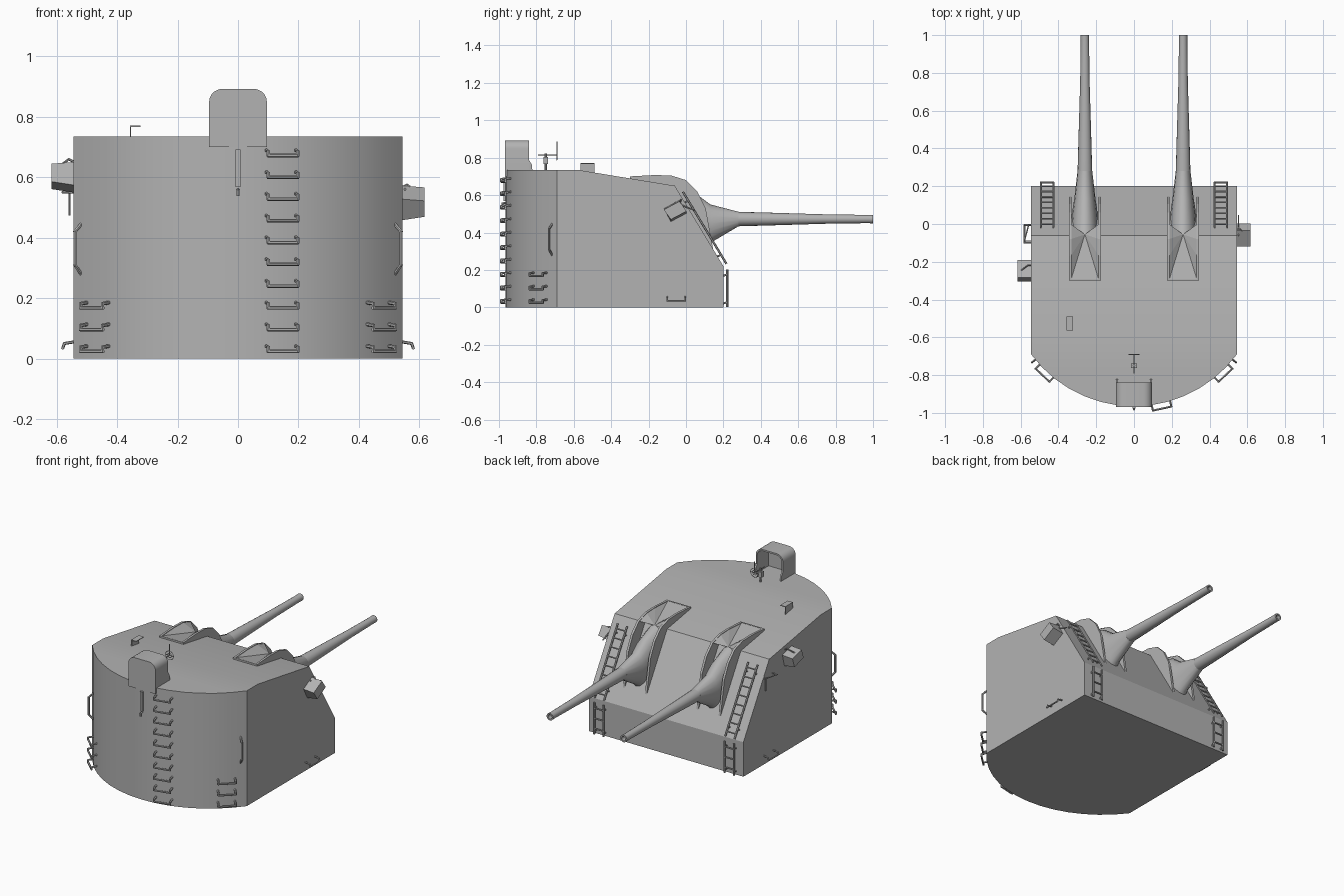
import bpy, bmesh, math
from mathutils import Vector, Matrix

if "Cube" in bpy.data.objects:
    bpy.data.objects.remove(bpy.data.objects["Cube"])

grey = bpy.data.materials.new("naval_grey")
grey.use_nodes = True
COLOUR = (0.45, 0.45, 0.45, 1)
grey.diffuse_color = COLOUR
grey.node_tree.nodes["Principled BSDF"].inputs["Base Color"].default_value = COLOUR


def finish(name, bm, smooth=0, fix=True):
    if fix:
        bmesh.ops.recalc_face_normals(bm, faces=bm.faces)
    mesh = bpy.data.meshes.new(name)
    bm.to_mesh(mesh)
    bm.free()
    ob = bpy.data.objects.new(name, mesh)
    bpy.context.collection.objects.link(ob)
    mesh.materials.append(grey)
    if smooth:
        bpy.ops.object.select_all(action='DESELECT')
        ob.select_set(True)
        bpy.context.view_layer.objects.active = ob
        bpy.ops.object.shade_smooth_by_angle(angle=math.radians(smooth))
    return ob


def prism(bm, points, offset):
    """Closed polygon extruded along an offset."""
    face = bm.faces.new([bm.verts.new(p) for p in points])
    ext = bmesh.ops.extrude_face_region(bm, geom=[face], use_keep_orig=True)
    verts = [g for g in ext["geom"] if isinstance(g, bmesh.types.BMVert)]
    bmesh.ops.translate(bm, verts=verts, vec=offset)


def box(bm, centre, size, rot=Matrix()):
    m = Matrix.Translation(centre) @ rot @ Matrix.Diagonal((*size, 1))
    return bmesh.ops.create_cube(bm, size=1, matrix=m)["verts"]


def rods(bm, points, r=0.005, sides=6):
    """Straight round bars joining the points."""
    for a, b in zip(points, points[1:]):
        a, b = Vector(a), Vector(b)
        d = b - a
        m = Matrix.Translation((a + b) / 2) @ d.to_track_quat('Z', 'Y').to_matrix().to_4x4()
        bmesh.ops.create_cone(bm, cap_ends=True, segments=sides, radius1=r, radius2=r,
                              depth=d.length + r, matrix=m)


def loft(bm, rings):
    loops = [[bm.verts.new(p) for p in ring] for ring in rings]
    n = len(loops[0])
    for a, b in zip(loops, loops[1:]):
        for i in range(n):
            bm.faces.new((a[i], a[(i + 1) % n], b[(i + 1) % n], b[i]))
    for loop in (loops[0], loops[-1]):
        bm.faces.new(loop)


# Gunhouse: plan with a round end, cut by the sloped roof and glacis
HALF, R, CY = 0.545, 0.6775, -0.2875
ROOF, SWEEP = 0.735, math.asin(HALF / R)


def wall(angle, out=0.0, z=0.0):
    return Vector(((R + out) * math.sin(angle), CY - (R + out) * math.cos(angle), z))


bm = bmesh.new()
plan = [wall(-SWEEP + 2 * SWEEP * i / 14) for i in range(15)]
prism(bm, plan + [Vector((HALF, 0.2, 0)), Vector((-HALF, 0.2, 0))], (0, 0, ROOF))
for (y1, z1), (y2, z2) in (((-0.58, ROOF), (-0.06, 0.65)), ((-0.06, 0.65), (0.2, 0.22))):
    cut = bmesh.ops.bisect_plane(bm, geom=bm.verts[:] + bm.edges[:] + bm.faces[:], dist=1e-5,
                                 plane_co=(0, y1, z1), plane_no=(0, z1 - z2, y2 - y1),
                                 clear_outer=True)
    edges = [g for g in cut["geom_cut"] if isinstance(g, bmesh.types.BMEdge)]
    bmesh.ops.holes_fill(bm, edges=[e for e in edges if e.is_boundary], sides=0)
finish("gunhouse", bm, smooth=10)

# Guns
FIN = [(-0.3, 0.7), (-0.17, 0.707), (-0.08, 0.705), (0.0, 0.68), (0.06, 0.62), (0.105, 0.53), (0.145, 0.31)]
BARREL = [(0.1, 0.04), (0.27, 0.039), (0.45, 0.034), (0.75, 0.025), (0.97, 0.022),
          (1.0, 0.023), (1.0, 0.014), (0.94, 0.014)]
TURN = [2 * math.pi * i / 16 for i in range(16)]
for side, x in (("left", 0.26), ("right", -0.26)):
    bm = bmesh.new()
    loft(bm, [[(x + r * math.cos(t), y, 0.472 + r * math.sin(t)) for t in TURN] for y, r in BARREL])
    finish(side + "_barrel", bm, smooth=35)

    # flared sleeve: top and bottom point of each ring, then half width
    bm = bmesh.new()
    rings = []
    for yt, zt, yb, zb, w in ((0.28, 0.511, 0.28, 0.433, 0.039), (0.13, 0.55, 0.14, 0.35, 0.056),
                              (0.05, 0.61, 0.12, 0.32, 0.064), (-0.06, 0.655, 0.1, 0.32, 0.07)):
        rings.append([(x + w * math.cos(t), (yt + yb) / 2 + (yt - yb) / 2 * math.sin(t),
                       (zt + zb) / 2 + (zt - zb) / 2 * math.sin(t)) for t in TURN])
    loft(bm, rings)
    finish(side + "_gun_sleeve", bm, smooth=40)

    # cheek plates beside the gun port
    bm = bmesh.new()
    for s in (-1, 1):
        outer = [(x + s * 0.085, y, z) for y, z in FIN + [(-0.06, 0.6), (-0.3, 0.66)]]
        prism(bm, outer, (-s * 0.014, 0, 0))
    finish(side + "_port_cheeks", bm)

    # sunken roof panels running down to the sleeve
    bm = bmesh.new()
    apex = bm.verts.new((x, -0.055, 0.653))
    for s in (-1, 1):
        edge = [bm.verts.new((x + s * 0.075, y, z)) for y, z in FIN[:4]]
        for a, b in zip(edge, edge[1:]):
            bm.faces.new((a, b, apex) if s < 0 else (b, a, apex))
        if s < 0:
            back = edge[0]
        else:
            bm.faces.new((back, apex, edge[0]))
    box(bm, (x, -0.296, 0.68), (0.17, 0.008, 0.04))
    finish(side + "_port_hood", bm)

# Sighting hood: arched shell, open towards the guns
bm = bmesh.new()


def arch(w, top, r, y):
    pts = [(-w, y, 0.7)]
    for cx, start in ((-w + r, 180), (w - r, 90)):
        for i in range(6):
            a = math.radians(start - 18 * i)
            pts.append((cx + r * math.cos(a), y, top - r + r * math.sin(a)))
    return [bm.verts.new(p) for p in pts + [(w, y, 0.7)]]


loops = [arch(0.096, 0.893, 0.045, -0.968), arch(0.096, 0.893, 0.045, -0.84),
         arch(0.086, 0.883, 0.036, -0.84), arch(0.086, 0.883, 0.036, -0.955)]
for a, b in zip(loops, loops[1:]):
    for i in range(len(a) - 1):
        bm.faces.new((a[i], a[i + 1], b[i + 1], b[i]))
bm.faces.new(loops[0])
bm.faces.new(loops[-1])
for s in (-1, 1):
    prism(bm, [(s * 0.096, y, z) for y, z in ((-0.841, 0.72), (-0.82, 0.72), (-0.825, 0.765), (-0.841, 0.79))],
          (-s * 0.01, 0, 0))
finish("sighting_hood", bm, smooth=30)

# Sight pedestal with ring
bm = bmesh.new()
rods(bm, [(0, -0.75, 0.73), (0, -0.75, 0.82)], 0.007, 8)
box(bm, (0, -0.75, 0.785), (0.03, 0.025, 0.035))
rods(bm, [(0, -0.79, 0.815), (0, -0.69, 0.815), (0, -0.69, 0.885)], 0.003)
rods(bm, [(-0.028, -0.69, 0.815), (0.028, -0.69, 0.815)], 0.003)
for r in (0.028, 0.014):
    rods(bm, [(r * math.cos(t), -0.69, 0.815 + r * math.sin(t)) for t in TURN + [0]], 0.002, 4)
finish("sight_pedestal", bm)

# Roof bracket of two plates
bm = bmesh.new()
box(bm, (-0.356, -0.527, 0.745), (0.004, 0.075, 0.05))
box(bm, (-0.34, -0.527, 0.769), (0.036, 0.075, 0.004))
finish("roof_bracket", bm)

# Climbing rungs and grab rails on the round wall
bm = bmesh.new()


def rung(angle, z, half=0.05, out=0.028):
    t = Vector((math.cos(angle), math.sin(angle), 0)) * half
    foot, bar = wall(angle, -0.008, z + 0.018), wall(angle, out, z)
    lip = wall(angle, out, z + 0.014)
    rods(bm, [foot - t, lip - t, bar - t, bar + t, lip + t, foot + t], 0.006)


for i in range(10):
    rung(math.asin(0.143 / R), 0.024 + 0.072 * i)
for s in (-1, 1):
    for i in range(3):
        rung(s * math.asin(0.465 / R), 0.024 + 0.072 * i)
finish("wall_rungs", bm, smooth=40)

bm = bmesh.new()
for s in (-1, 1):
    a = s * math.radians(50.5)
    rods(bm, [wall(a, o, z) for o, z in ((-0.005, 0.28), (0.022, 0.31), (0.022, 0.42), (-0.005, 0.445))], 0.006)
    rods(bm, [(s * px, y, z) for px, y, z in ((0.54, -0.1, 0.056), (0.575, -0.1, 0.05), (0.58, -0.1, 0.035),
                                              (0.58, -0.005, 0.035), (0.575, -0.005, 0.05), (0.54, -0.005, 0.056))])
finish("grab_rails", bm, smooth=40)

# Vertical strip and hook on the round wall
bm = bmesh.new()
box(bm, (0, -0.969, 0.63), (0.016, 0.016, 0.125))
rods(bm, [(0, -0.96, 0.56), (0, -0.982, 0.555), (0, -0.982, 0.54)], 0.005)
finish("wall_strip", bm)

# Ladders on the glacis and lower front
for side, s in (("left", 1), ("right", -1)):
    bm = bmesh.new()
    for a, b, n in (((-0.015, 0.615), (0.215, 0.235), 8), ((0.22, 0.2), (0.22, 0.005), 3)):
        for x in (0.427, 0.493):
            rods(bm, [(s * x, *a), (s * x, *b)], 0.006)
            for f in (0.12, 0.88):
                y, z = (a[i] + (b[i] - a[i]) * f for i in (0, 1))
                rods(bm, [(s * x, y, z), (s * x, y - 0.025, z - 0.01)], 0.005)
        for k in range(n):
            f = (k + 0.5) / n
            y, z = (a[i] + (b[i] - a[i]) * f for i in (0, 1))
            rods(bm, [(s * 0.427, y, z), (s * 0.493, y, z)], 0.005)
    finish(side + "_ladder", bm, smooth=40)

# Side sight ports: tapered tilted boxes with thin stays
for name, s, y, z, tilt in (("left_sight_port", 1, -0.058, 0.515, 28), ("right_sight_port", -1, -0.248, 0.6, -15)):
    bm = bmesh.new()
    verts = box(bm, (s * 0.578, y, z), (0.078, 0.095, 0.08), Matrix.Rotation(math.radians(tilt), 4, 'X'))
    for v in verts:
        if abs(v.co.x) > 0.6:
            v.co.z += 0.012 if v.co.z < z else -0.006
    rods(bm, [(s * 0.54, y + 0.03, z + 0.05), (s * 0.56, y + 0.03, z + 0.06), (s * 0.6, y, z + 0.03)], 0.004)
    finish(name, bm)

bm = bmesh.new()
rods(bm, [(-0.54, -0.09, 0.55), (-0.58, -0.09, 0.55), (-0.558, -0.005, 0.55), (-0.54, -0.005, 0.55)], 0.004)
rods(bm, [(-0.558, -0.005, 0.55), (-0.558, -0.005, 0.475)], 0.004)
rods(bm, [(0.553, -0.06, 0.56), (0.553, 0.045, 0.52)], 0.004)
finish("side_stays", bm)
